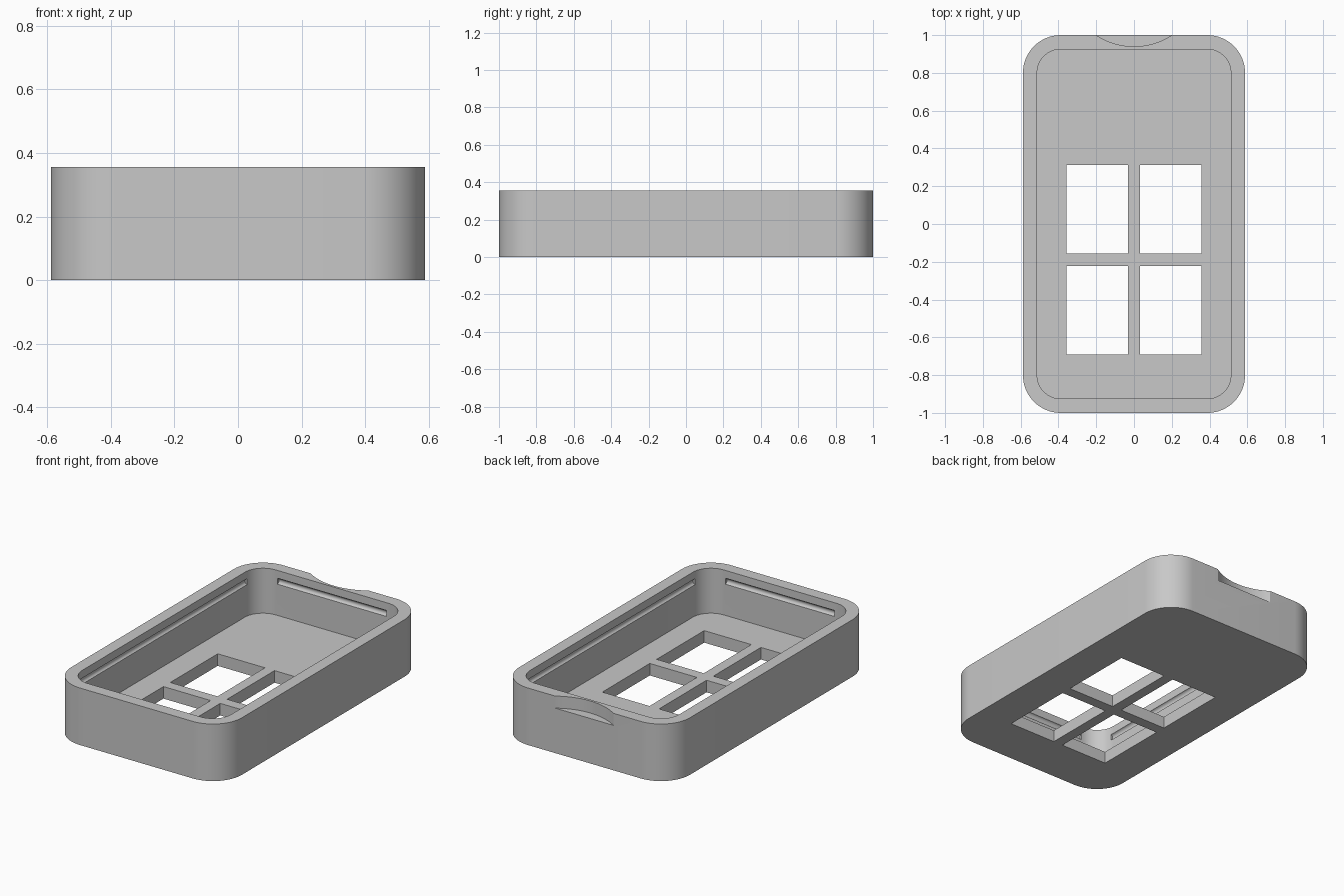
import bpy
import bmesh
import math
from mathutils import Matrix

default = bpy.data.objects.get("Cube")
if default:
    bpy.data.objects.remove(default, do_unlink=True)

HALF_X, HALF_Y, HEIGHT = 0.588, 1.0, 0.355
WALL, FLOOR, RADIUS = 0.075, 0.075, 0.2
IN_X, IN_Y = HALF_X - WALL, HALF_Y - WALL


def rounded_rect(hx, hy, r, steps=16):
    """Outline of a rectangle with round corners."""
    points = []
    for corner, (sx, sy) in enumerate([(1, 1), (-1, 1), (-1, -1), (1, -1)]):
        for i in range(steps + 1):
            a = math.pi / 2 * (corner + i / steps)
            points.append((sx * (hx - r) + r * math.cos(a),
                           sy * (hy - r) + r * math.sin(a)))
    return points


def add_object(name, bm):
    bmesh.ops.recalc_face_normals(bm, faces=bm.faces)
    mesh = bpy.data.meshes.new(name)
    bm.to_mesh(mesh)
    bm.free()
    obj = bpy.data.objects.new(name, mesh)
    bpy.context.collection.objects.link(obj)
    return obj


def prism(name, outline, z0, z1):
    """Extrude a flat outline from z0 up to z1."""
    bm = bmesh.new()
    face = bm.faces.new([bm.verts.new((x, y, z0)) for x, y in outline])
    top = bmesh.ops.extrude_face_region(bm, geom=[face])["geom"]
    verts = [v for v in top if isinstance(v, bmesh.types.BMVert)]
    bmesh.ops.translate(bm, verts=verts, vec=(0, 0, z1 - z0))
    return add_object(name, bm)


def rod(name, centre, length, radius, axis):
    """Horizontal round bar along x or y."""
    bm = bmesh.new()
    turn = Matrix.Rotation(math.pi / 2, 4, "Y" if axis == "X" else "X")
    bmesh.ops.create_cone(bm, cap_ends=True, segments=32, radius1=radius,
                          radius2=radius, depth=length,
                          matrix=Matrix.Translation(centre) @ turn)
    return add_object(name, bm)


def cut(target, cutter):
    cutter.hide_render = True
    mod = target.modifiers.new("cut", "BOOLEAN")
    mod.operation = "DIFFERENCE"
    mod.solver = "EXACT"
    mod.object = cutter
    bpy.context.view_layer.objects.active = target
    bpy.ops.object.modifier_apply(modifier=mod.name)
    bpy.data.objects.remove(cutter, do_unlink=True)


# Tray body with its hollow
body = prism("case_tray", rounded_rect(HALF_X, HALF_Y, RADIUS), 0, HEIGHT)
cut(body, prism("hollow", rounded_rect(IN_X, IN_Y, RADIUS - WALL), FLOOR, HEIGHT + 0.1))

# Four windows through the floor
for sx in (-1, 1):
    for y0, y1 in ((-0.69, -0.222), (-0.155, 0.312)):
        xa, xb = 0.033 * sx, 0.358 * sx
        cut(body, prism("window", [(xa, y0), (xb, y0), (xb, y1), (xa, y1)],
                        -0.1, FLOOR + 0.05))

# Shallow round snap grooves inside each wall
GROOVE_Z, GROOVE_R, INSET = 0.288, 0.02, 0.007
for s in (-1, 1):
    cut(body, rod("side_groove", (s * (IN_X - INSET), 0, GROOVE_Z), 1.64, GROOVE_R, "Y"))
    cut(body, rod("end_groove", (0, s * (IN_Y - INSET), GROOVE_Z), 0.75, GROOVE_R, "X"))

# Thumb notch in the back rim
NOTCH_R = 0.363
circle = [(NOTCH_R * math.cos(2 * math.pi * (i + 0.5) / 128),
           HALF_Y - 0.06 + NOTCH_R + NOTCH_R * math.sin(2 * math.pi * (i + 0.5) / 128))
          for i in range(128)]
cut(body, prism("thumb_notch", circle, 0.28, HEIGHT + 0.1))

# Plain grey plastic
grey = bpy.data.materials.new("grey_plastic")
grey.use_nodes = True
colour = (0.58, 0.58, 0.58, 1)
grey.diffuse_color = colour
grey.node_tree.nodes["Principled BSDF"].inputs["Base Color"].default_value = colour
body.data.materials.clear()
body.data.materials.append(grey)
for poly in body.data.polygons:
    poly.material_index = 0

# Smooth round corners, crisp edges
bpy.ops.object.select_all(action="DESELECT")
body.select_set(True)
bpy.context.view_layer.objects.active = body
bpy.ops.object.shade_smooth_by_angle(angle=math.radians(30))
